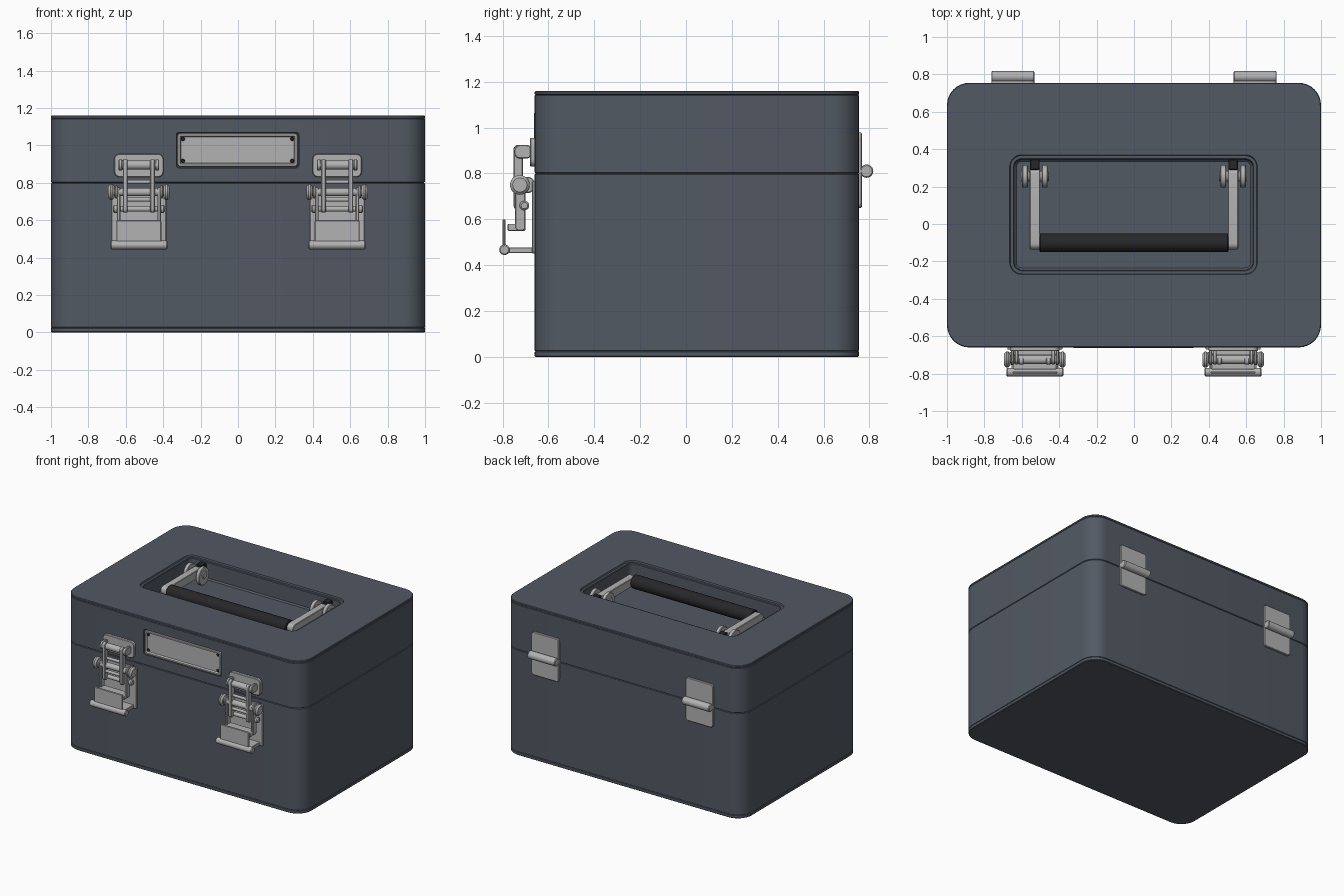
import bpy, bmesh, math
from mathutils import Vector

if "Cube" in bpy.data.objects:
    bpy.data.objects.remove(bpy.data.objects["Cube"])


def material(name, c):
    m = bpy.data.materials.new(name)
    m.diffuse_color = (*c, 1)
    m.use_nodes = True
    m.node_tree.nodes["Principled BSDF"].inputs["Base Color"].default_value = m.diffuse_color
    return m


SHELL = material("dark_paint", (0.085, 0.1, 0.125))
METAL = material("steel", (0.45, 0.45, 0.45))
BLACK = material("black_rubber", (0.02, 0.02, 0.022))


def smooth(me):
    me.shade_smooth()
    me.set_sharp_from_angle(angle=math.radians(30))


def finish(name, bm, mat):
    bmesh.ops.recalc_face_normals(bm, faces=bm.faces)
    me = bpy.data.meshes.new(name)
    bm.to_mesh(me)
    bm.free()
    me.materials.append(mat)
    smooth(me)
    ob = bpy.data.objects.new(name, me)
    bpy.context.collection.objects.link(ob)
    return ob


def ring(a0, a1, b0, b1, r, level, plane="XY", n=8):
    """Rounded rectangle lying in a plane at a given level."""
    r = max(r, 0.0005)
    pts = []
    for k, (a, b) in enumerate([(a1 - r, b1 - r), (a0 + r, b1 - r), (a0 + r, b0 + r), (a1 - r, b0 + r)]):
        for i in range(n + 1):
            t = math.pi / 2 * (k + i / n)
            u, v = a + r * math.cos(t), b + r * math.sin(t)
            pts.append(Vector({"XY": (u, v, level), "XZ": (u, level, v), "YZ": (level, u, v)}[plane]))
    return pts


def loft(name, rings, mat):
    """Skin a stack of equal-count rings and cap both ends."""
    bm = bmesh.new()
    vs = [[bm.verts.new(p) for p in r] for r in rings]
    for a, b in zip(vs, vs[1:]):
        for i in range(len(a)):
            j = (i + 1) % len(a)
            bm.faces.new((a[i], a[j], b[j], b[i]))
    bm.faces.new(vs[0])
    bm.faces.new(vs[-1])
    return finish(name, bm, mat)


def plate(name, a0, a1, b0, b1, d0, d1, r, mat=METAL, plane="XZ", c=0.004):
    """Rounded plate from depth d0 to d1 with chamfered rims."""
    s = c if d1 > d0 else -c
    steps = [(d0, c), (d0 + s, 0), (d1 - s, 0), (d1, c)]
    return loft(name, [ring(a0 + i, a1 - i, b0 + i, b1 - i, r - i, d, plane) for d, i in steps], mat)


def rod(name, x0, x1, y, z, r, mat=METAL, c=0.005, n=24):
    """Cylinder along x with chamfered ends."""
    rings = []
    for x, rr in [(x0, r - c), (x0 + c, r), (x1 - c, r), (x1, r - c)]:
        rings.append([Vector((x, y + rr * math.cos(2 * math.pi * i / n), z + rr * math.sin(2 * math.pi * i / n)))
                      for i in range(n)])
    return loft(name, rings, mat)


def shell(z, i):
    return ring(-1 + i, 1 - i, -0.66 + i, 0.755 - i, 0.12 - i, z)


def well(z, i):
    return ring(-0.665 + i, 0.66 - i, -0.27 + i, 0.37 - i, 0.065 - i, z)


# Case body with a fine groove near the base
loft("case_body", [shell(*p) for p in [(0, 0.004), (0.004, 0), (0.022, 0), (0.025, 0.004), (0.028, 0),
                                       (0.796, 0), (0.8, 0.005)]], SHELL)

# Lid with a stepped handle well in its top
lid = loft("lid", [shell(*p) for p in [(0.8, 0.005), (0.804, 0), (1.14, 0), (1.143, 0.004), (1.146, 0),
                                       (1.156, 0), (1.16, 0.004)]] +
           [well(*p) for p in [(1.16, 0), (1.15, 0.004), (1.15, 0.02), (1.145, 0.024), (1.03, 0.026), (1.02, 0.036)]],
           SHELL)

# Shallow pocket in the lid front for the label holder
cutter = plate("label_cutter", -0.33, 0.325, 0.88, 1.07, -0.70, -0.635, 0.015)
cutter.hide_render = True
mod = lid.modifiers.new("pocket", "BOOLEAN")
mod.operation = "DIFFERENCE"
mod.solver = "EXACT"
mod.object = cutter
bpy.context.view_layer.objects.active = lid
bpy.ops.object.modifier_apply(modifier="pocket")
bpy.data.objects.remove(cutter)
smooth(lid.data)

# Label holder: raised frame around a sunken panel
loft("label_holder", [ring(-0.325 + i, 0.32 - i, 0.885 + i, 1.065 - i, max(0.02 - i, 0.006), y, "XZ")
                      for y, i in [(-0.636, 0), (-0.66, 0), (-0.664, 0.004), (-0.664, 0.014),
                                   (-0.652, 0.02)]], METAL)
for x in (-0.295, 0.29):
    for z in (0.917, 1.035):
        plate("label_rivet", x - 0.011, x + 0.011, z - 0.011, z + 0.011, -0.65, -0.659, 0.011, BLACK, c=0.003)

# Folding handle: grip, arms, pivot ears and stops
rod("handle_grip", -0.505, 0.505, -0.1, 1.095, 0.05, BLACK, n=32)
for s in (-1, 1):
    c = s * 0.53
    plate("handle_arm", -0.135, 0.3, 1.065, 1.13, c - 0.028, c + 0.028, 0.03, plane="YZ")
    rod("handle_pivot", c - 0.075, c + 0.075, 0.255, 1.095, 0.028)
    for e in (-1, 1):
        x = c + e * 0.053
        plate("pivot_ear", 0.195, 0.315, 1.02, 1.152, x - 0.015, x + 0.015, 0.058, plane="YZ")
    plate("handle_stop", c - 0.026, c + 0.026, 0.29, 0.345, 1.015, 1.14, 0.006, BLACK, "XY")

for c in (-0.53, 0.53):
    # Latch keeper on the lid
    plate("latch_keeper", c - 0.132, c + 0.132, 0.83, 0.955, -0.655, -0.68, 0.03)
    rod("keeper_bar", c - 0.1, c + 0.1, -0.725, 0.895, 0.024)
    for e in (-1, 1):
        x = c + e * 0.098
        plate("keeper_hook", -0.75, -0.67, 0.865, 0.925, x - 0.01, x + 0.01, 0.028, plane="YZ")
    # Latch base plate and foot on the body
    plate("latch_base", c - 0.147, c + 0.147, 0.45, 0.765, -0.655, -0.672, 0.012)
    plate("latch_foot", c - 0.125, c + 0.125, -0.795, -0.66, 0.452, 0.478, 0.005, plane="XY")
    rod("foot_roll", c - 0.152, c + 0.152, -0.792, 0.467, 0.023)
    # Lever flap and its bracket
    plate("lever_flap", c - 0.12, c + 0.12, 0.46, 0.6, -0.788, -0.8, 0.008)
    plate("lever_block", c - 0.115, c + 0.115, 0.55, 0.58, -0.7, -0.778, 0.005)
    # Pivots and pins
    rod("lever_pivot", c - 0.15, c + 0.15, -0.725, 0.75, 0.022)
    rod("link_bar_low", c - 0.115, c + 0.115, -0.712, 0.66, 0.015)
    rod("link_bar_mid", c - 0.085, c + 0.085, -0.735, 0.71, 0.011)
    rod("link_bar_high", c - 0.085, c + 0.085, -0.725, 0.805, 0.011)
    for e in (-1, 1):
        x = c + e * 0.148
        rod("pivot_knob", x - 0.017, x + 0.017, -0.725, 0.75, 0.043, c=0.012)
        x = c + e * 0.125
        rod("pin_knob", x - 0.014, x + 0.014, -0.705, 0.66, 0.021, c=0.007)
        x = c + e * 0.108
        plate("lever_arm", -0.745, -0.7, 0.55, 0.775, x - 0.009, x + 0.009, 0.015, plane="YZ")
        x = c + e * 0.12
        plate("pivot_bracket", -0.755, -0.66, 0.715, 0.785, x - 0.008, x + 0.008, 0.03, plane="YZ")
        x = c + e * 0.073
        plate("latch_link", -0.752, -0.712, 0.64, 0.925, x - 0.013, x + 0.013, 0.019, plane="YZ")

# Hinges on the back
for s in (-1, 1):
    x0, x1 = sorted((s * 0.532, s * 0.763))
    plate("hinge_leaf", x0, x1, 0.65, 0.978, 0.75, 0.768, 0.022)
    rod("hinge_barrel", x0, x1, 0.788, 0.81, 0.029)
